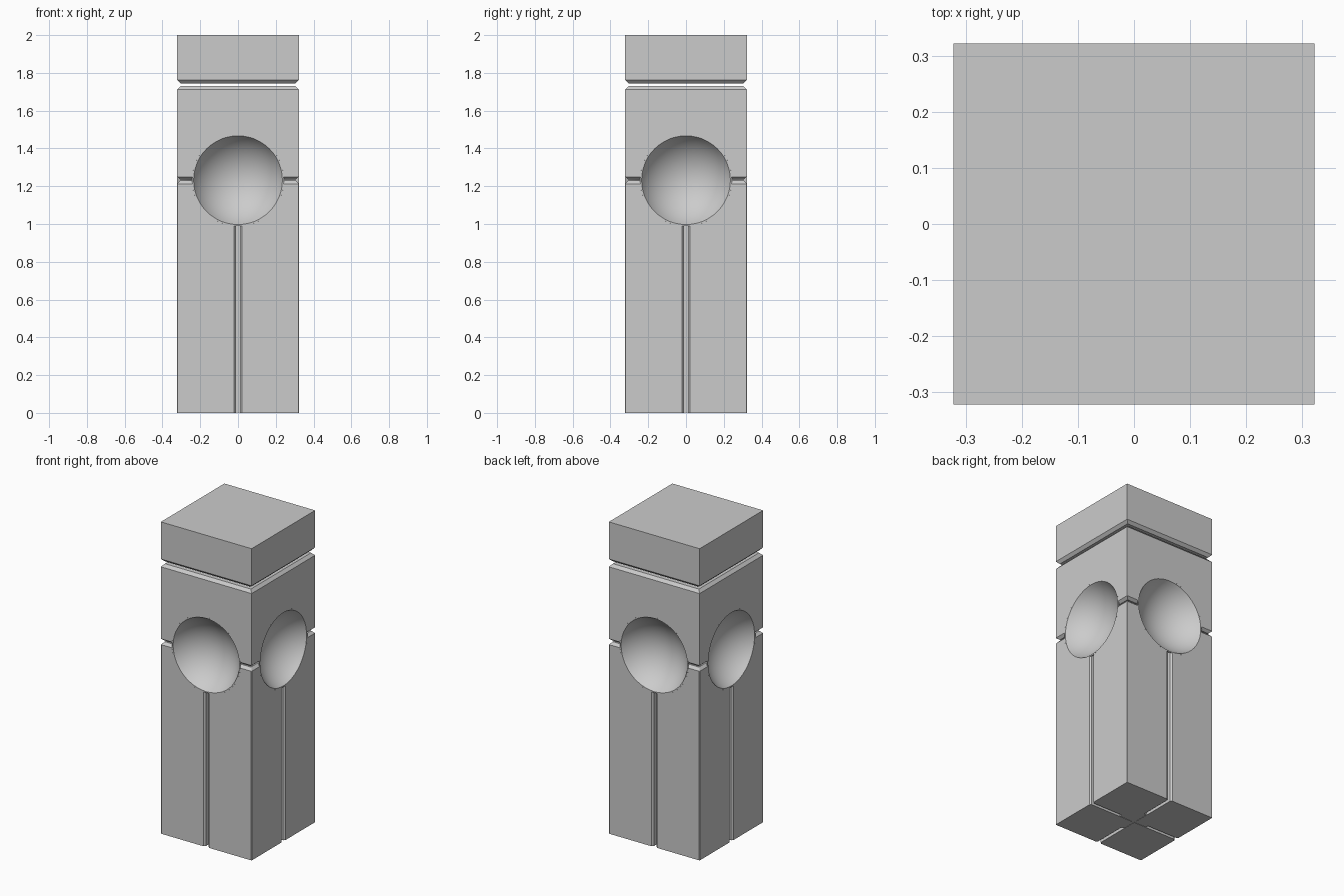
import bpy, bmesh, math
from mathutils import Matrix, Vector

if "Cube" in bpy.data.objects:
    bpy.data.objects.remove(bpy.data.objects["Cube"])

H = 0.322            # half width of the pillar
BZ = 1.232           # height of the bowl centres
RIM, DEPTH = 0.235, 0.14
R = (RIM ** 2 + DEPTH ** 2) / (2 * DEPTH)   # bowl sphere radius
R_OUT = R + 0.007                           # back of the bowl shell
OFF = H + R - DEPTH                         # sphere centre distance from axis


def finish(bm, name):
    bmesh.ops.recalc_face_normals(bm, faces=bm.faces[:])
    mesh = bpy.data.meshes.new(name)
    bm.to_mesh(mesh)
    bm.free()
    ob = bpy.data.objects.new(name, mesh)
    bpy.context.collection.objects.link(ob)
    return ob


def loft(bm, rings):
    """Skin a stack of equal-length closed rings and cap both ends."""
    vs = [[bm.verts.new(p) for p in ring] for ring in rings]
    n = len(vs[0])
    for a, b in zip(vs, vs[1:]):
        for i in range(n):
            j = (i + 1) % n
            bm.faces.new((a[i], a[j], b[j], b[i]))
    bm.faces.new(vs[0])
    bm.faces.new(vs[-1])


def square_stack(name, sections):
    bm = bmesh.new()
    loft(bm, [[(x * h, y * h, z) for x, y in ((-1, -1), (1, -1), (1, 1), (-1, 1))]
              for h, z in sections])
    return finish(bm, name)


def cut(ob, cutter):
    mod = ob.modifiers.new("bowl_cut", 'BOOLEAN')
    mod.operation = 'DIFFERENCE'
    mod.solver = 'EXACT'
    mod.object = cutter
    bpy.context.view_layer.objects.active = ob
    bpy.ops.object.modifier_apply(modifier=mod.name)


# Floating cap, upper block and hidden core
C = 0.017
square_stack("cap", [(H - C, 1.745), (H, 1.762), (H, 2.0)])
head = square_stack("upper_block", [(H - C, 1.236), (H, 1.25), (H, 1.712), (H - C, 1.73)])
square_stack("core", [(0.1, 0.002), (0.1, 1.7)])

# Four corner legs with chamfered slot edges
profile = [(0.01, 0.01), (H - 0.01, 0.01), (H, 0.02), (H, H - 0.003),
           (H - 0.003, H), (0.02, H), (0.01, H - 0.01)]
bm = bmesh.new()
for k in range(4):
    rot = Matrix.Rotation(k * math.pi / 2, 4, 'Z')
    top = H - C
    rings = [[rot @ Vector((x, y, z)) for x, y in profile] for z in (0, 1.213)]
    rings.append([rot @ Vector((min(x, top), min(y, top), 1.23)) if max(x, y) < H or min(x, y) > 0.1
                  else rot @ Vector((min(x, top + 0.001), min(y, top + 0.001), 1.23))
                  for x, y in profile])
    # keep the top corner bevel distinct
    rings[2][3] = rot @ Vector((top + 0.001, top - 0.002, 1.23))
    rings[2][4] = rot @ Vector((top - 0.002, top + 0.001, 1.23))
    loft(bm, rings)
legs = finish(bm, "corner_legs")

# Hollows for the bowls
bm = bmesh.new()
for k in range(4):
    rot = Matrix.Rotation(k * math.pi / 2, 4, 'Z')
    bmesh.ops.create_uvsphere(bm, u_segments=64, v_segments=32, radius=R_OUT,
                              matrix=rot @ Matrix.Translation((0, -OFF, BZ)))
cutter = finish(bm, "bowl_cutter")
cutter.hide_render = True
for ob in (head, legs):
    cut(ob, cutter)
bpy.data.objects.remove(cutter)


# Thin bowl shells flush with each face
def arc(radius, n=14):
    end = math.acos((OFF - H) / radius)
    return [(radius * math.sin(end * i / n), radius * math.cos(end * i / n))
            for i in range(n + 1)]


path = arc(R) + arc(R_OUT)[::-1]
SEG = 48
for k, side in enumerate(("front", "right", "back", "left")):
    bm = bmesh.new()
    verts = [bm.verts.new((r, -OFF + d, 0)) for r, d in path]
    edges = [bm.edges.new(p) for p in zip(verts, verts[1:])]
    bmesh.ops.spin(bm, geom=verts + edges, cent=(0, 0, 0), axis=(0, 1, 0),
                   angle=2 * math.pi, steps=SEG, use_duplicate=False)
    bmesh.ops.remove_doubles(bm, verts=bm.verts[:], dist=1e-5)
    bm.transform(Matrix.Rotation(k * math.pi / 2, 4, 'Z') @ Matrix.Translation((0, 0, BZ)))
    bowl = finish(bm, side + "_bowl")
    bpy.ops.object.select_all(action='DESELECT')
    bowl.select_set(True)
    bpy.context.view_layer.objects.active = bowl
    bpy.ops.object.shade_smooth_by_angle(angle=math.radians(30))
